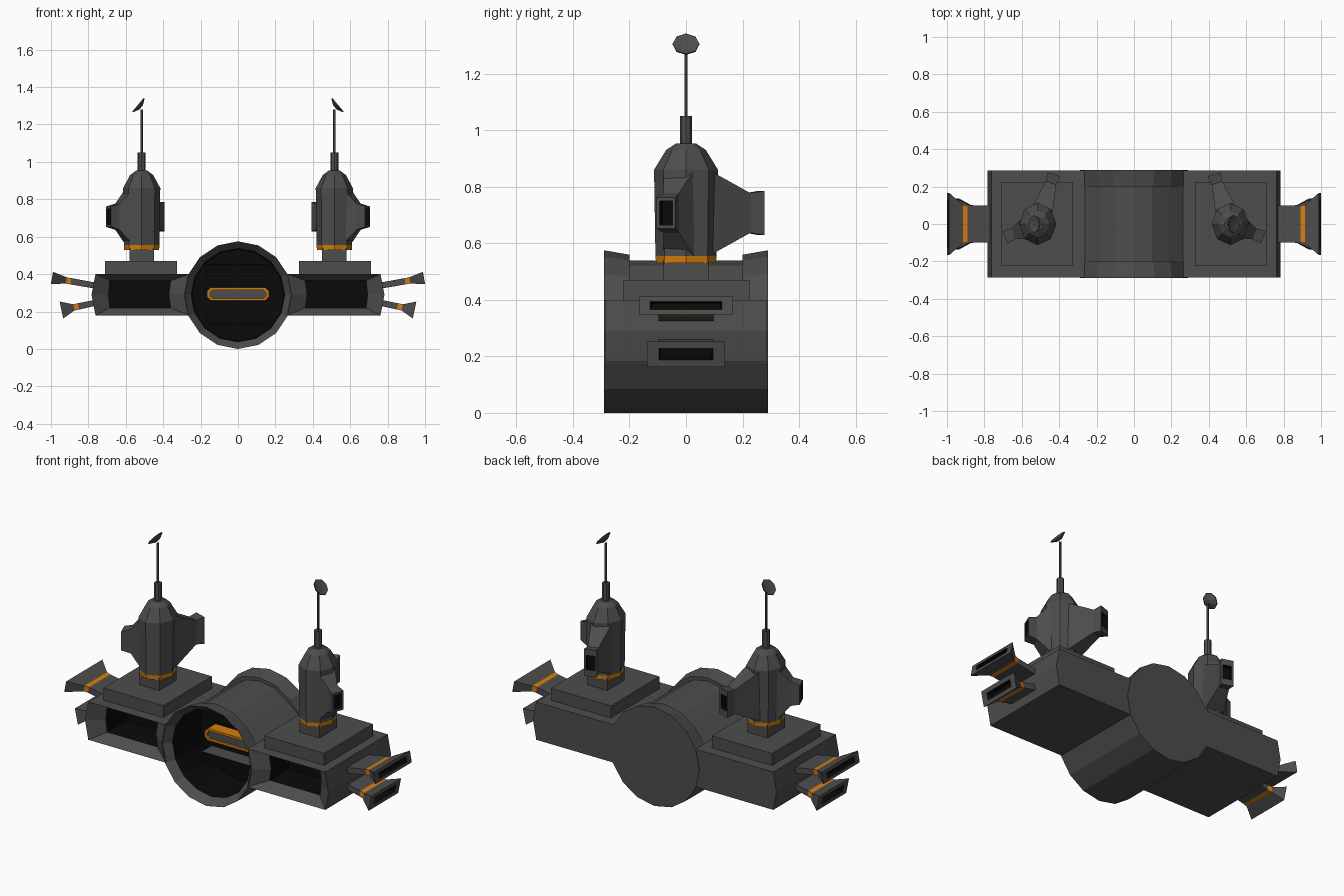
import bpy, bmesh, math
from mathutils import Vector, Matrix

if "Cube" in bpy.data.objects:
    bpy.data.objects.remove(bpy.data.objects["Cube"])


def material(name, col):
    m = bpy.data.materials.new(name)
    m.diffuse_color = (*col, 1)
    m.use_nodes = True
    m.node_tree.nodes["Principled BSDF"].inputs["Base Color"].default_value = m.diffuse_color
    return m


MATS = [material("dark_grey", (0.074, 0.074, 0.074)),
        material("orange", (0.66, 0.21, 0.004)),
        material("black", (0.003, 0.003, 0.003))]
GREY, ORANGE, BLACK = 0, 1, 2


def loft(name, rings, mats=None, end=GREY, mirror=True):
    """Skin a list of equal rings; mats gives one material per segment."""
    bm = bmesh.new()
    vs = [[bm.verts.new(p) for p in r] for r in rings]
    n = len(rings[0])
    for i in range(len(rings) - 1):
        for j in range(n):
            k = (j + 1) % n
            f = bm.faces.new((vs[i][j], vs[i][k], vs[i + 1][k], vs[i + 1][j]))
            f.material_index = mats[i] if mats else GREY
    bm.faces.new(vs[0])
    bm.faces.new(vs[-1]).material_index = end
    bmesh.ops.recalc_face_normals(bm, faces=bm.faces[:])
    me = bpy.data.meshes.new(name)
    bm.to_mesh(me)
    bm.free()
    for m in MATS:
        me.materials.append(m)
    ob = bpy.data.objects.new(name, me)
    bpy.context.collection.objects.link(ob)
    if mirror:
        ob.modifiers.new("mirror", 'MIRROR')
    return ob


def lathe(name, profile, n, mtx, mats=None, sx=1.0):
    """Turned shape: profile of (radius, z), placed by a matrix."""
    rings = [[mtx @ Vector((r * sx * math.cos(2 * math.pi * j / n),
                            r * math.sin(2 * math.pi * j / n), z)) for j in range(n)]
             for r, z in profile]
    return loft(name, rings, mats)


def nozzle(name, sections, mtx, mats):
    """Rectangular tube along local x: (distance, half y, half z)."""
    rings = [[mtx @ Vector((d, a * hy, b * hz))
              for a, b in ((-1, -1), (1, -1), (1, 1), (-1, 1))] for d, hy, hz in sections]
    return loft(name, rings, mats, BLACK)


def box(name, x0, x1, y0, y1, z0, z1, mirror=True):
    rings = [[(x0, y0, z), (x1, y0, z), (x1, y1, z), (x0, y1, z)] for z in (z0, z1)]
    return loft(name, rings, None, GREY, mirror)


# Central drum: open bevelled mouth in front, groove over the top
CZ, R = 0.2875, 0.2875
drum = [(0.0, .245), (-.245, .25), (-.29, R), (-.2, .272), (-.2, .252),
        (.2, .252), (.2, .272), (.29, R)]
rings = []
for i, (y, r) in enumerate(drum):
    ring = []
    for j in range(16):
        a = 2 * math.pi * j / 16
        rr = R if i > 2 and not 2 <= j <= 6 else r
        ring.append((rr * math.cos(a), y, CZ + rr * math.sin(a)))
    rings.append(ring)
body = loft("central_drum", rings, [BLACK] + [GREY] * 6, GREY, False)
for f in body.data.polygons:            # inner wall at the end of the mouth
    if abs(f.center.y) < 0.001 and f.area > 0.1:
        f.material_index = BLACK

# Horizontal steps inside the drum, with black fronts
for z in (.13, .39):
    s = box("drum_step", -.17, .17, -.09, .01, z, z + .065, False)
    for f in s.data.polygons:
        if f.normal.z < 0.5:
            f.material_index = BLACK


# Rounded slot bar with orange border
def pill(hx, hz, y):
    c = hz * .55
    return [(x, y, .293 + z) for x, z in (
        (-hx, -hz + c), (-hx + c, -hz), (hx - c, -hz), (hx, -hz + c),
        (hx, hz - c), (hx - c, hz), (-hx + c, hz), (-hx, hz - c))]


loft("slot_bar", [pill(.165, .035, .01), pill(.165, .035, -.07), pill(.15, .022, -.07),
                  pill(.15, .022, -.06)], [ORANGE] * 3, GREY, False)

# Side wings with a recessed front bay
outer = [(.262, .40), (.762, .40), (.783, .29), (.762, .18), (.262, .18), (.284, .29)]
inner = [(.36, .365), (.685, .365), (.693, .29), (.685, .22), (.36, .22), (.37, .29)]
loft("side_wing", [[(x, y, z) for x, z in p] for p, y in
                   ((outer, .287), (outer, -.287), (inner, -.225), (inner, -.05))],
     [GREY, GREY, BLACK], BLACK)

# Turret pedestal and neck
box("turret_pedestal", .325, .71, -.222, .225, .395, .47)
box("turret_neck", .45, .58, -.08, .08, .46, .54)

# Turret: orange collar, body and stub mast
TX = .515
at = Matrix.Translation((TX, 0, 0))
lathe("turret_body", [(.106, .53), (.108, .555), (.113, .86), (.07, .93), (.035, .953)],
      8, at, [ORANGE, GREY, GREY, GREY], 0.88)
lathe("mast_base", [(.021, .94), (.021, 1.05)], 8, at)
lathe("mast_rod", [(.007, 1.04), (.007, 1.28)], 6, at)

# Dish on the mast, tilted outward
dish = Matrix.Translation((.53, 0, 1.302)) @ Matrix.Rotation(math.radians(50), 4, 'Y')
lathe("dish", [(.015, -.016), (.047, 0), (.047, .006), (.02, .001)], 8, dish)

# Two tapered turret barrels: one outward, one to the rear
for name, ang, reach in (("outer_barrel", -22, .19), ("rear_barrel", 108, .28)):
    m = Matrix.Translation((TX, 0, .707)) @ Matrix.Rotation(math.radians(ang), 4, 'Z')
    nozzle(name, [(.03, .065, .15), (.07, .058, .15), (reach - .05, .03, .07),
                  (reach, .036, .078) if reach > .2 else (reach, .036, .055),
                  (reach, .025, .042), (reach - .03, .025, .042)],
           m, [GREY, GREY, GREY, GREY, BLACK])

# Paired thrusters on each wing end, with orange bands
for name, z, ang, a, b, end, hy, hz in (
        ("upper_thruster", .34, 10, .125, .15, .228, .167, .033),
        ("lower_thruster", .245, -12, .085, .11, .178, .136, .046)):
    m = Matrix.Translation((.77, 0, z)) @ Matrix.Rotation(math.radians(-ang), 4, 'Y')
    nozzle(name, [(-.04, .098, .016), (a, .098, .017), (b, .103, .017), (end, hy, hz),
                  (end, hy - .04, hz * .45), (end - .03, hy - .045, hz * .4)],
           m, [GREY, ORANGE, GREY, GREY, BLACK])
